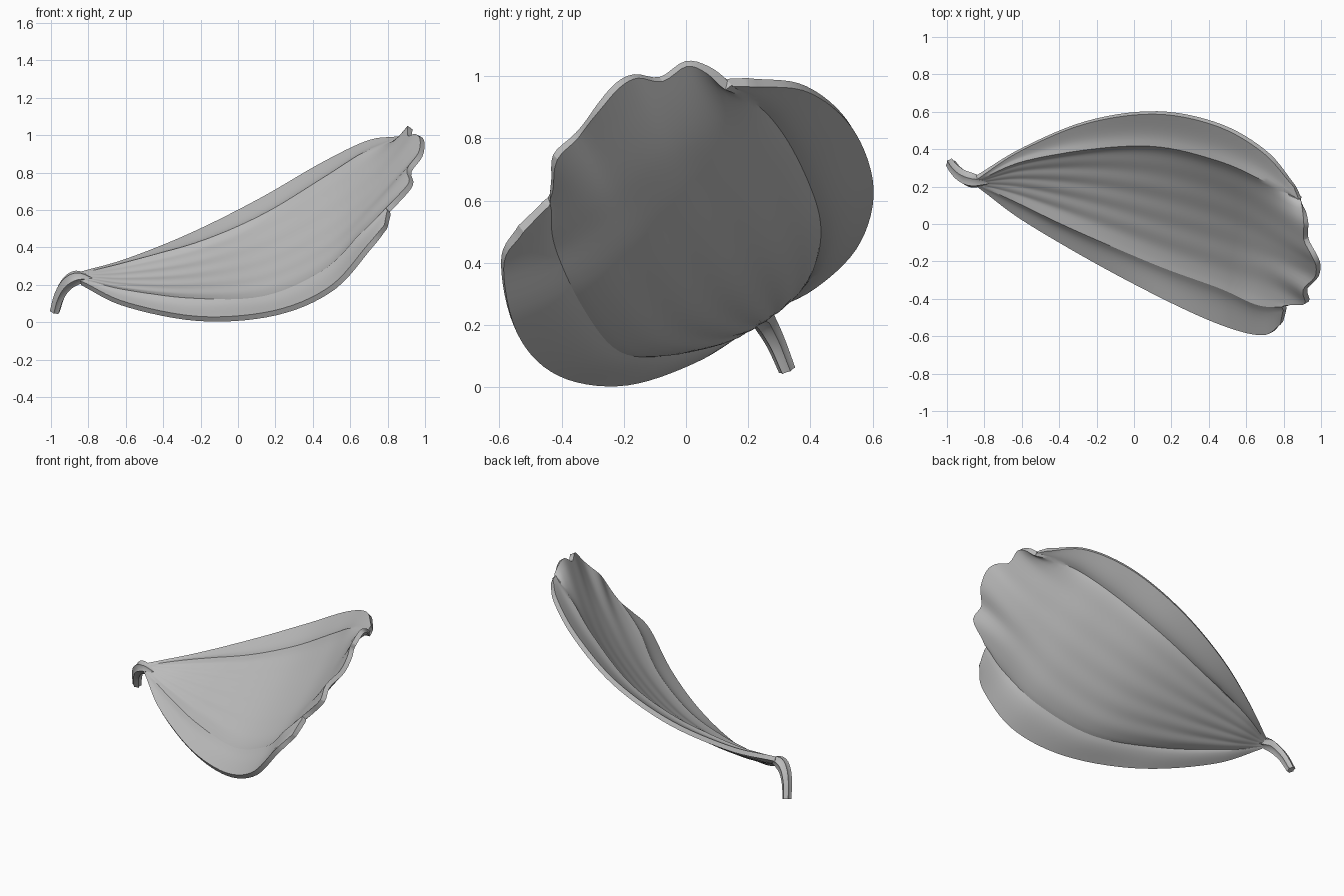
import bpy, bmesh, math
from mathutils import Vector as V

if "Cube" in bpy.data.objects:
    bpy.data.objects.remove(bpy.data.objects["Cube"])

grey = bpy.data.materials.new("petal_grey")
grey.diffuse_color = (0.5, 0.5, 0.5, 1)
grey.use_nodes = True
grey.node_tree.nodes["Principled BSDF"].inputs["Base Color"].default_value = grey.diffuse_color

# Lengthwise rails from base to tip: near edge, near fold, centre, far fold, far edge
near_edge = [(-.84, .21, .21), (-.6, .03, .095), (-.2, -.205, .018), (.2, -.415, .05),
             (.5, -.545, .18), (.7, -.59, .40), (.79, -.53, .51)]
near_fold = [(-.84, .22, .22), (-.6, .12, .15), (-.25, -.04, .10), (.15, -.21, .11),
             (.48, -.33, .255), (.68, -.42, .455), (.81, -.44, .60)]
centre = [(-.84, .23, .235), (-.6, .24, .21), (-.21, .19, .22), (.17, .10, .29),
          (.52, .0, .45), (.77, -.09, .66), (.98, -.22, .95)]
far_fold = [(-.84, .24, .25), (-.58, .35, .30), (-.2, .42, .40), (.15, .43, .55),
            (.48, .35, .75), (.7, .25, .89), (.89, .13, .98)]
far_edge = [(-.84, .25, .26), (-.6, .40, .325), (-.25, .545, .465), (.12, .595, .65),
            (.45, .53, .84), (.7, .385, .96), (.86, .2, .98)]
# Scalloped tip, running from near fold to far fold
tip = [(.80, -.44, .60), (.85, -.43, .65), (.925, -.42, .74), (.915, -.35, .81),
       (.975, -.285, .895), (.985, -.22, .97), (.96, -.16, 1.0), (.92, -.08, .99),
       (.92, .0, 1.04), (.91, .07, 1.02), (.89, .13, .97)]
CUP, RIB, RIDGE = .4, .003, .022    # cup depth of the middle, rib height, fold height


def spline(pts, s):
    """Smooth curve through pts, s from 0 to 1."""
    s *= len(pts) - 1
    i = min(int(s), len(pts) - 2)
    t = s - i
    b, c = V(pts[i]), V(pts[i + 1])
    a = V(pts[i - 1]) if i > 0 else 2 * b - c
    d = V(pts[i + 2]) if i + 2 < len(pts) else 2 * c - b
    return 0.5 * (2 * b + (c - a) * t + (2 * a - 5 * b + 4 * c - d) * t * t
                  + (3 * b - a - 3 * c + d) * t ** 3)


def cupped(a, m, b, t):
    """Line from a to b bent towards m in the middle."""
    return a.lerp(b, t) + (m - (a + b) / 2) * CUP * max(0, math.sin(math.pi * t)) ** 1.4


UP = V((-.45, -.45, .77))          # general facing direction of the sheet
NU, FL, MID = 40, 8, 40
ENDS = [V(r[-1]) for r in (near_fold, centre, far_fold)]


def row(u):
    n, f1, m, f2, e = (spline(r, u) for r in (near_edge, near_fold, centre, far_fold, far_edge))
    fade = min(1, u * 4) * min(1, (1 - u) * 5)
    pts = []
    for k in range(FL):            # near flange, falling steeply from the fold
        t = k / FL
        pts.append(n.lerp(f1, t) + UP * RIDGE * fade * t ** 4)
    for k in range(MID + 1):       # ribbed, cupped middle with raised folds at both sides
        t = k / MID
        p = cupped(f1, m, f2, t)
        p += UP * RIB * fade * (1 - u) * math.sin(t * math.pi * 10)
        p += UP * RIDGE * fade * abs(2 * t - 1) ** 8
        p += (spline(tip, t) - cupped(*ENDS, t)) * u ** 9
        pts.append(p)
    for k in range(1, FL + 1):     # far flange
        t = k / FL
        pts.append(f2.lerp(e, t) + UP * RIDGE * fade * (1 - t) ** 4)
    return pts


def make_object(name, rows, closed=False):
    bm = bmesh.new()
    vs = [[bm.verts.new(p) for p in r] for r in rows]
    n = len(rows[0])
    for a, b in zip(vs, vs[1:]):
        for j in range(n if closed else n - 1):
            k = (j + 1) % n
            bm.faces.new((a[j], b[j], b[k], a[k]))
    if closed:
        bm.faces.new(vs[0])
        bm.faces.new(vs[-1])
        bmesh.ops.recalc_face_normals(bm, faces=bm.faces)
    me = bpy.data.meshes.new(name)
    bm.to_mesh(me)
    bm.free()
    me.materials.append(grey)
    ob = bpy.data.objects.new(name, me)
    bpy.context.collection.objects.link(ob)
    bpy.ops.object.select_all(action='DESELECT')
    ob.select_set(True)
    bpy.context.view_layer.objects.active = ob
    return ob


# Petal sheet with thickness
petal = make_object("petal", [row(i / NU) for i in range(NU + 1)])
sol = petal.modifiers.new("thickness", 'SOLIDIFY')
sol.thickness = .03
sol.offset = 0
bpy.ops.object.modifier_apply(modifier=sol.name)
bpy.ops.object.shade_smooth_by_angle(angle=math.radians(25))

# Hooked, fluted stem at the base
path = [(-.98, .325, .055), (-.955, .29, .14), (-.915, .255, .205), (-.86, .232, .237), (-.78, .222, .228)]
radii = [.028, .032, .038, .04, .012]
rings = []
for i in range(17):
    s = i / 16
    c = spline(path, s)
    d = (spline(path, min(1, s + .02)) - spline(path, max(0, s - .02))).normalized()
    side = d.cross(V((-.5, .3, .8))).normalized()
    top = side.cross(d)
    r = spline([(q, 0, 0) for q in radii], s).x
    rings.append([c + (side * math.cos(a) + top * math.sin(a)) * r * (1 if j % 2 else .75)
                  for j in range(12) for a in [j * math.pi / 6]])
make_object("stem", rings, closed=True)
bpy.ops.object.shade_smooth_by_angle(angle=math.radians(30))
